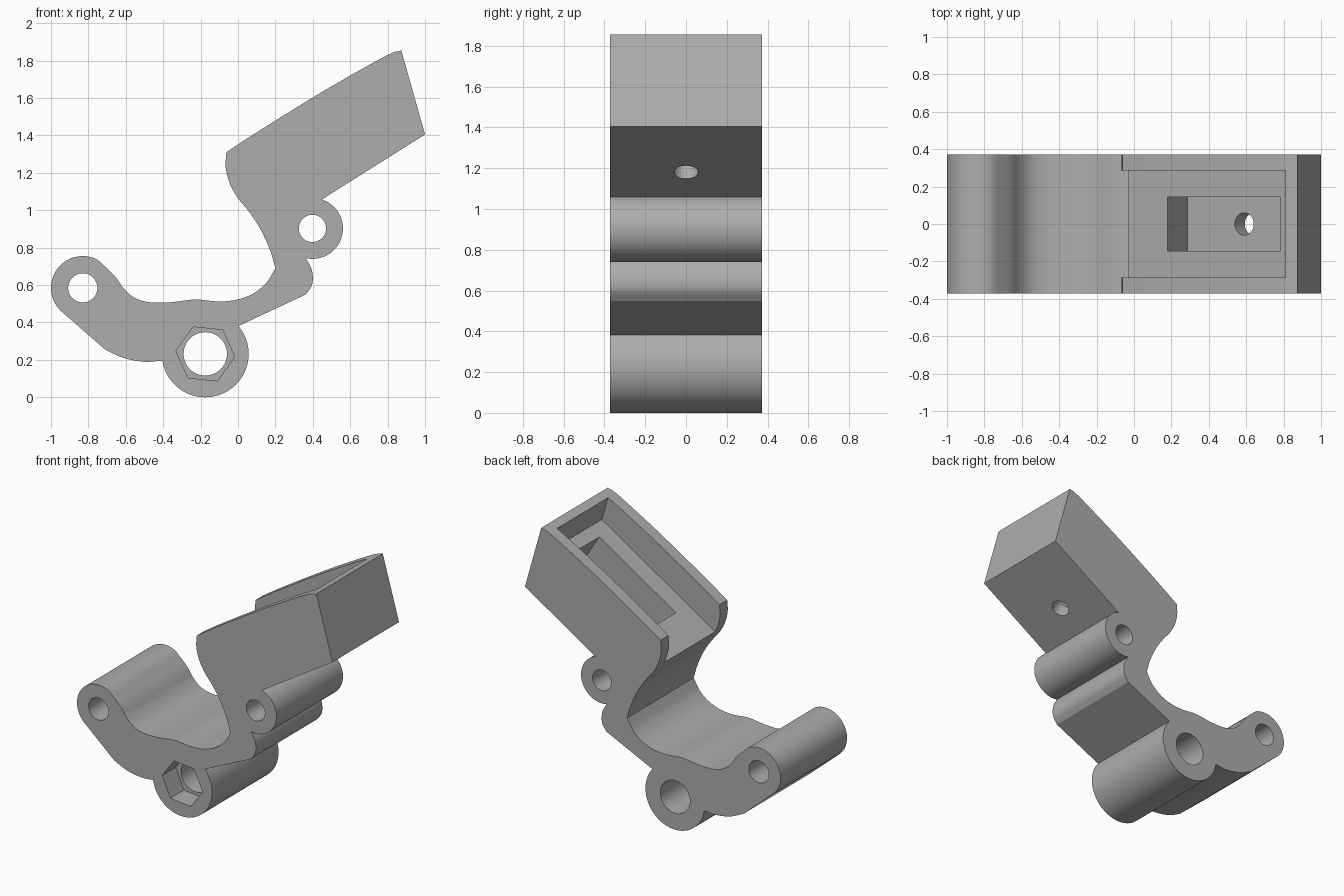
import bpy, bmesh, math
from mathutils import Vector

if "Cube" in bpy.data.objects:
    bpy.data.objects.remove(bpy.data.objects["Cube"])

HALF = 0.372  # half of the bracket width along y


def arc(cx, cz, r, a0, a1, step=5):
    n = max(2, round(abs(a1 - a0) / step))
    angs = [math.radians(a0 + (a1 - a0) * i / n) for i in range(n + 1)]
    return [(cx + r * math.cos(a), cz + r * math.sin(a)) for a in angs]


def smooth(pts, n=4):
    """Catmull-Rom curve through the points, ends kept as corners."""
    p = [Vector(q) for q in pts]
    p = [2 * p[0] - p[1]] + p + [2 * p[-1] - p[-2]]
    out = []
    for i in range(1, len(p) - 2):
        a, b, c, d = p[i - 1:i + 3]
        for k in range(n):
            t = k / n
            out.append(tuple(0.5 * (2 * b + (c - a) * t + (2 * a - 5 * b + 4 * c - d) * t ** 2
                                    + (3 * b - a - 3 * c + d) * t ** 3)))
    return out + [tuple(p[-2])]


def prism(name, pts, y0, y1):
    """Extrude an x-z outline from y0 to y1."""
    clean = []
    for q in pts:
        if not clean or (Vector(q) - Vector(clean[-1])).length > 1e-3:
            clean.append(q)
    bm = bmesh.new()
    face = bm.faces.new([bm.verts.new((x, y0, z)) for x, z in clean])
    ext = bmesh.ops.extrude_face_region(bm, geom=[face])
    verts = [v for v in ext["geom"] if isinstance(v, bmesh.types.BMVert)]
    bmesh.ops.translate(bm, verts=verts, vec=(0, y1 - y0, 0))
    bmesh.ops.recalc_face_normals(bm, faces=bm.faces[:])
    me = bpy.data.meshes.new(name)
    bm.to_mesh(me)
    bm.free()
    ob = bpy.data.objects.new(name, me)
    bpy.context.collection.objects.link(ob)
    return ob


def cut(body, cutter):
    cutter.hide_render = True
    bpy.context.view_layer.objects.active = body
    mod = body.modifiers.new("cut", "BOOLEAN")
    mod.operation, mod.solver, mod.object = "DIFFERENCE", "EXACT", cutter
    bpy.ops.object.modifier_apply(modifier=mod.name)
    bpy.data.objects.remove(cutter, do_unlink=True)


# Boss centres: left arm, right lug, bottom nut boss
LEFT, LUG, NUT = (-0.83, 0.585), (0.398, 0.903), (-0.175, 0.232)

# Side outline, clockwise from the left boss
outline = arc(*LEFT, 0.17, 226, 62)
outline += smooth([outline[-1], (-0.66, 0.65), (-0.61, 0.58), (-0.55, 0.53), (-0.47, 0.508),
                   (-0.36, 0.508), (-0.23, 0.523), (-0.12, 0.513), (-0.02, 0.519),
                   (0.075, 0.551), (0.15, 0.61), (0.2, 0.69)])
outline += smooth([(0.2, 0.69), (0.17, 0.79), (0.117, 0.904), (0.053, 1.0), (0, 1.064),
                   (-0.043, 1.14), (-0.066, 1.23), (-0.062, 1.31)])
outline += smooth([(-0.062, 1.31), (0.085, 1.407), (0.385, 1.594), (0.6, 1.72),
                   (0.8, 1.83), (0.873, 1.855)])
outline += [(1.0, 1.405)]
outline += arc(*LUG, 0.163, 72, -102)
outline += smooth([(0.363, 0.743), (0.395, 0.68), (0.397, 0.605), (0.363, 0.55)])
outline += arc(*NUT, 0.232, 40, -171)
outline += smooth([(-0.404, 0.196), (-0.5, 0.19), (-0.61, 0.21), (-0.71, 0.255)])
bracket = prism("bracket", outline, -HALF, HALF)

# Through holes in the three bosses
for centre, r in ((LEFT, 0.078), (LUG, 0.073), (NUT, 0.116)):
    cut(bracket, prism("hole_cutter", arc(*centre, r, 0, 352, 8), -1, 1))

# Hexagonal nut recess in the front of the bottom boss
cut(bracket, prism("hex_cutter", arc(*NUT, 0.158, -6, 294, 60), -1, -HALF + 0.15))

# Tray pocket, open at its lower end
SLOPE = 0.628
floor = lambda x: 1.11 + SLOPE * (x + 0.03)
cut(bracket, prism("tray_cutter", [(-0.2, floor(-0.2)), (-0.2, 2.3), (0.68, 2.3),
                                   (0.81, 1.834), (0.858, floor(0.858))], -0.285, 0.285))

# Narrow slot sunk square to the tray floor
along = Vector((1, SLOPE)).normalized()
down = Vector((along.y, -along.x))
a, b = Vector((0.18, floor(0.18))), Vector((0.78, floor(0.78)))
cut(bracket, prism("slot_cutter", [tuple(q) for q in (
    a - down * 0.05, b - down * 0.05, b + down * 0.197, a + down * 0.197)], -0.145, 0.145))

# Screw hole from the slot through the underside
bm = bmesh.new()
bmesh.ops.create_cone(bm, cap_ends=True, segments=40, radius1=0.06, radius2=0.06, depth=0.3)
me = bpy.data.meshes.new("screw_cutter")
bm.to_mesh(me)
bm.free()
screw = bpy.data.objects.new("screw_cutter", me)
bpy.context.collection.objects.link(screw)
screw.rotation_euler = (0, -math.atan(SLOPE), 0)
screw.location = (0.617, 0, 1.222)
bpy.context.view_layer.update()
cut(bracket, screw)

# Single plain grey finish
grey = bpy.data.materials.new("plain_grey")
grey.diffuse_color = (0.42, 0.42, 0.42, 1)
grey.use_nodes = True
grey.node_tree.nodes["Principled BSDF"].inputs["Base Color"].default_value = grey.diffuse_color
bracket.data.materials.clear()
bracket.data.materials.append(grey)
for poly in bracket.data.polygons:
    poly.material_index = 0

bpy.ops.object.select_all(action="DESELECT")
bracket.select_set(True)
bpy.context.view_layer.objects.active = bracket
bpy.ops.object.shade_smooth_by_angle(angle=math.radians(25))
